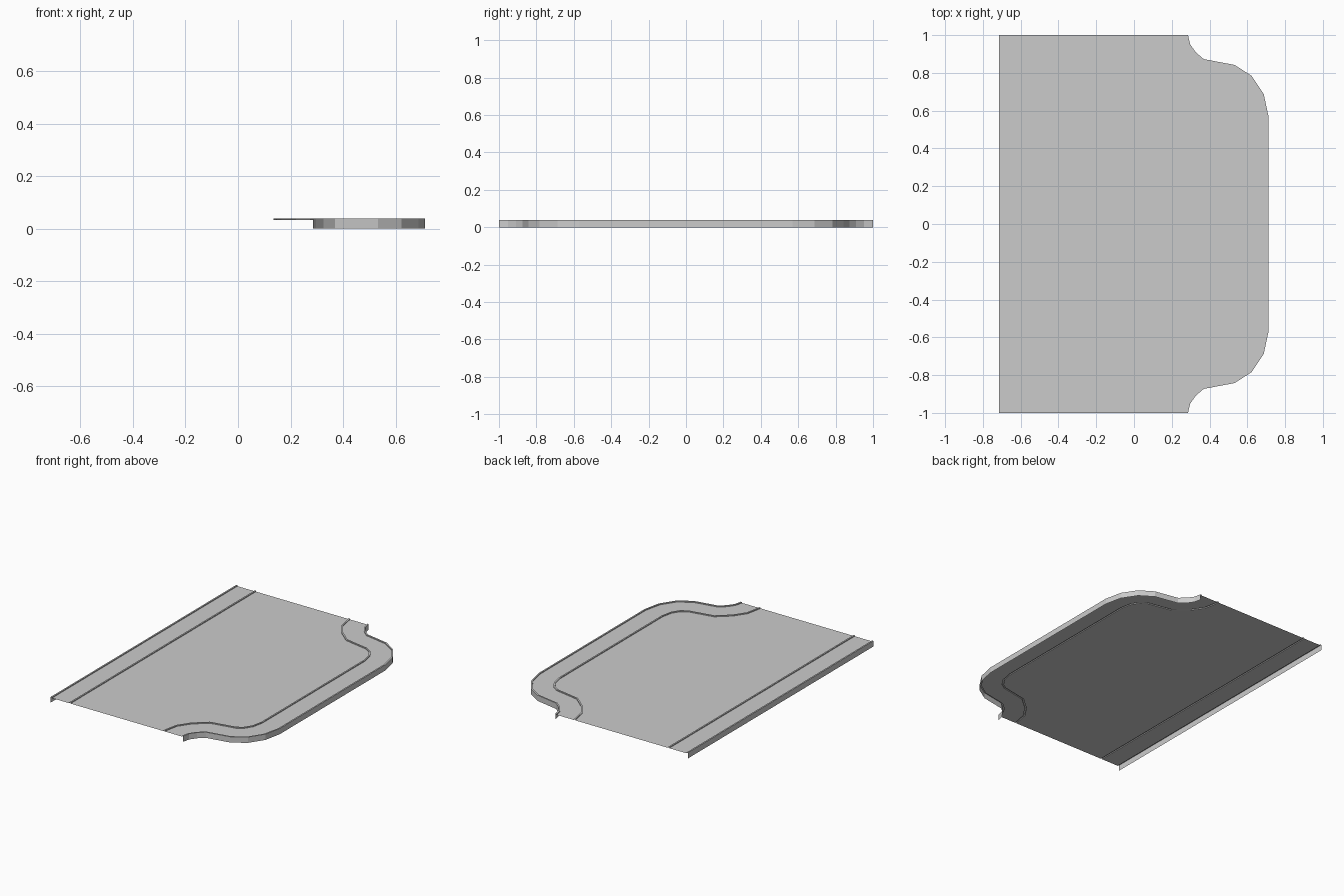
import bpy
import bmesh
from mathutils import Vector

cube = bpy.data.objects.get("Cube")
if cube:
    bpy.data.objects.remove(cube)

DECK_Z, RIM_Z = 0.033, 0.039      # deck level and top of the raised edging
RIM, BORDER = 0.010, 0.150        # edging width and border strip width

grey = bpy.data.materials.new("plain_grey")
grey.use_nodes = True
colour = (0.6, 0.6, 0.6, 1.0)
grey.diffuse_color = colour
grey.node_tree.nodes["Principled BSDF"].inputs["Base Color"].default_value = colour


def offset(path, dist):
    """Shift a path to its left, with mitred corners and ends kept on their y."""
    result = []
    for i, p in enumerate(path):
        normals = []
        for a, b in ((i - 1, i), (i, i + 1)):
            if a >= 0 and b < len(path):
                d = (path[b] - path[a]).normalized()
                normals.append(Vector((-d.y, d.x)))
        if len(normals) == 1:
            side = 1 if normals[0].x > 0 else -1
            result.append(p + Vector((side * dist, 0)))
        else:
            m = (normals[0] + normals[1]).normalized()
            result.append(p + m * dist / m.dot(normals[0]))
    return result


def strip(name, rows):
    """Skin rows of 3D points into one open sheet."""
    bm = bmesh.new()
    grid = [[bm.verts.new(p) for p in row] for row in rows]
    for r, s in zip(grid, grid[1:]):
        for i in range(len(r) - 1):
            bm.faces.new((r[i], r[i + 1], s[i + 1], s[i]))
    mesh = bpy.data.meshes.new(name)
    bm.to_mesh(mesh)
    bm.free()
    mesh.materials.append(grey)
    obj = bpy.data.objects.new(name, mesh)
    bpy.context.collection.objects.link(obj)


def sweep(name, path, section):
    """Carry a section of (inward distance, height) pairs along a path."""
    strip(name, [[(p.x, p.y, z) for p in offset(path, d)] for d, z in section])


# Outlines: curved side (mirrored front to back) and straight side
half = [Vector(p) for p in (
    (0.286, -1), (0.297, -0.952), (0.326, -0.91), (0.369, -0.873),
    (0.533, -0.842), (0.623, -0.784), (0.687, -0.687), (0.712, -0.57))]
curved = half + [Vector((p.x, -p.y)) for p in reversed(half)]
straight = [Vector((-0.714, 1)), Vector((-0.714, -1))]

# Each side: outer wall with raised rim, flat border, raised inner edging
for side, path in (("curved", curved), ("straight", straight)):
    sweep(side + "_outer_wall", path,
          [(0, 0), (0, RIM_Z), (RIM, RIM_Z), (RIM, DECK_Z)])
    sweep(side + "_border", path, [(RIM, DECK_Z), (BORDER - RIM, DECK_Z)])
    sweep(side + "_inner_edging", path,
          [(BORDER - RIM, DECK_Z), (BORDER - RIM, RIM_Z),
           (BORDER, RIM_Z), (BORDER, DECK_Z)])

# Main deck between the two inner edgings
inner = offset(curved, BORDER)
strip("main_deck", [[(p.x, p.y, DECK_Z) for p in inner],
                    [(-0.714 + BORDER, p.y, DECK_Z) for p in inner]])
